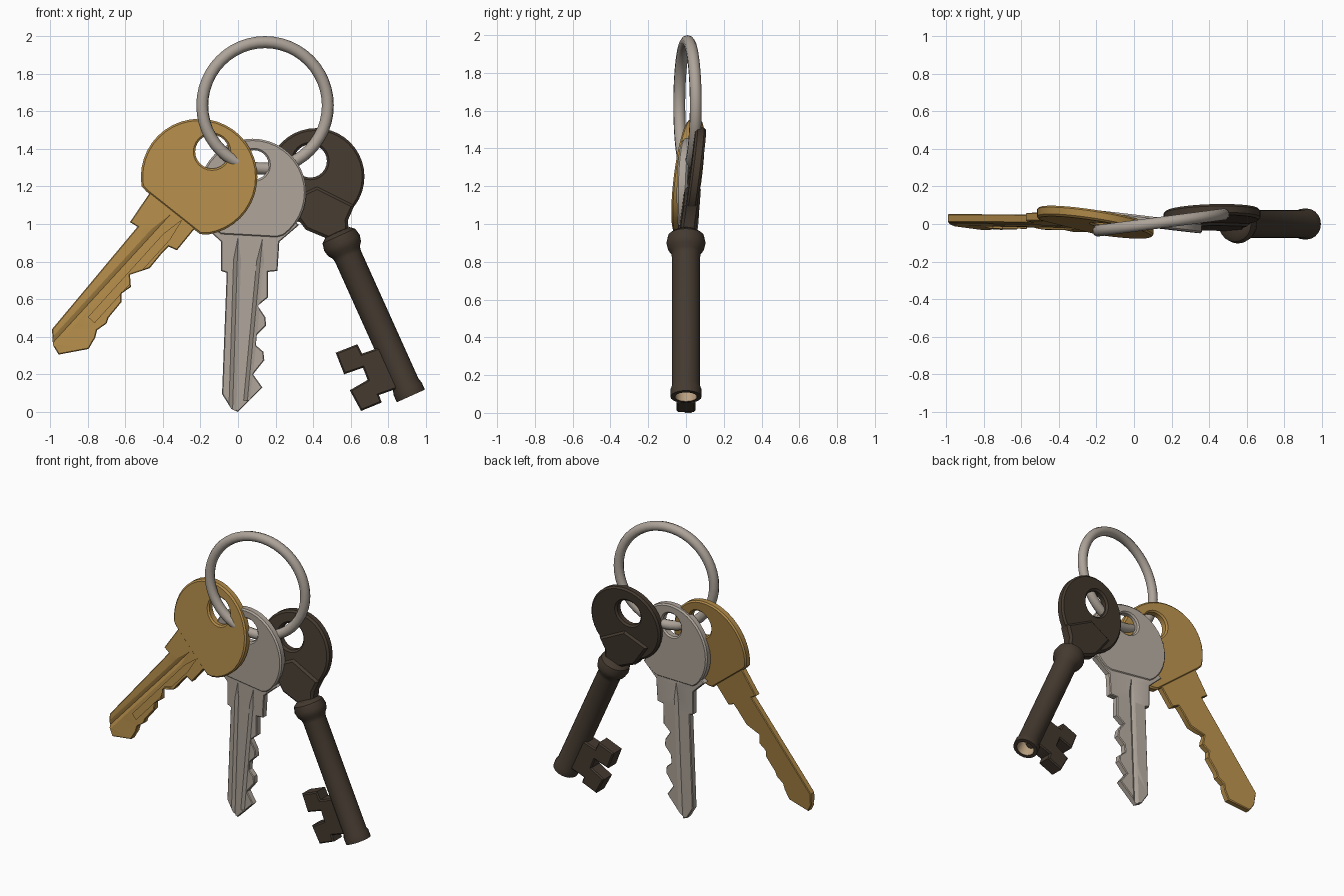
import bpy, bmesh, math
from mathutils import Vector

if "Cube" in bpy.data.objects:
    bpy.data.objects.remove(bpy.data.objects["Cube"])


def material(name, rgb):
    m = bpy.data.materials.new(name)
    m.diffuse_color = (*rgb, 1)
    m.use_nodes = True
    m.node_tree.nodes["Principled BSDF"].inputs["Base Color"].default_value = m.diffuse_color
    return m


GOLD = material("brass", (0.43, 0.25, 0.065))
SILVER = material("nickel", (0.42, 0.37, 0.32))
DARK = material("dark_bronze", (0.058, 0.042, 0.029))
TAN = material("bore_tan", (0.50, 0.36, 0.22))


def add_object(name, mesh, *mats):
    ob = bpy.data.objects.new(name, mesh)
    bpy.context.collection.objects.link(ob)
    for m in mats:
        mesh.materials.append(m)
    return ob


def smooth(ob, angle=35):
    bpy.ops.object.select_all(action='DESELECT')
    ob.select_set(True)
    bpy.context.view_layer.objects.active = ob
    bpy.ops.object.shade_smooth_by_angle(angle=math.radians(angle))


def evaluated_mesh(ob):
    dg = bpy.context.evaluated_depsgraph_get()
    return bpy.data.meshes.new_from_object(ob.evaluated_get(dg))


def circle(cx, cz, r, n=40):
    return [(cx + r * math.cos(2 * math.pi * i / n), cz + r * math.sin(2 * math.pi * i / n))
            for i in range(n)]


def bow(cx, cz, r, axis, cut):
    """Round key head flattened where it meets the blade."""
    d = Vector(axis).normalized()
    pts = []
    for x, z in circle(cx, cz, r):
        t = (x - cx) * d.x + (z - cz) * d.y
        over = max(0, t - cut)
        pts.append((x - d.x * over, z - d.y * over))
    return pts


def plate(name, loops, thick, mat, tilt, bevel=0.008, grooves=()):
    """Extruded front-view outline with bevelled rims, laid on a tilted plane."""
    cu = bpy.data.curves.new(name, 'CURVE')
    cu.dimensions, cu.fill_mode = '2D', 'BOTH'
    cu.extrude, cu.bevel_depth, cu.offset = thick / 2 - bevel, bevel, -bevel
    cu.bevel_resolution = 0
    for pts in loops:
        sp = cu.splines.new('POLY')
        sp.points.add(len(pts) - 1)
        for p, (x, z) in zip(sp.points, pts):
            p.co = (x, z, 0, 1)
        sp.use_cyclic_u = True
    tmp = add_object(name + "_outline", cu)
    me = evaluated_mesh(tmp)
    bpy.data.objects.remove(tmp)
    bm = bmesh.new()
    bm.from_mesh(me)
    bmesh.ops.remove_doubles(bm, verts=bm.verts, dist=1e-4)
    for v in bm.verts:
        x, z, y = v.co
        v.co = (x, y + tilt(x, z), z)
    bmesh.ops.recalc_face_normals(bm, faces=bm.faces)
    bm.to_mesh(me)
    bm.free()
    me.materials.clear()
    ob = add_object(name, me, mat)
    # milled grooves: wedge cutters that start in a point near the head
    cutters = []
    for a, b, w, side in grooves:
        cutters.append(groove_cutter(a, b, w, side * thick / 2, tilt, mat))
        mod = ob.modifiers.new("groove", 'BOOLEAN')
        mod.operation, mod.object = 'DIFFERENCE', cutters[-1]
    if cutters:
        ob.data = evaluated_mesh(ob)
        ob.modifiers.clear()
        for c in cutters:
            bpy.data.objects.remove(c)
    smooth(ob)
    return ob


def groove_cutter(a, b, w, y, tilt, mat, depth=0.014):
    a, b = Vector(a), Vector(b)
    d = (b - a).normalized()
    n = Vector((-d.y, d.x))
    bm = bmesh.new()

    def vert(p, dy):
        return bm.verts.new((p.x, y + dy + tilt(p.x, p.y), p.y))
    rings = [[vert(c + n * w, 0), vert(c, depth), vert(c - n * w, 0), vert(c, -depth)]
             for c in (a + d * 0.12, b)]
    tip = vert(a, 0)
    for i in range(4):
        j = (i + 1) % 4
        bm.faces.new((tip, rings[0][i], rings[0][j]))
        bm.faces.new((rings[0][i], rings[1][i], rings[1][j], rings[0][j]))
    bm.faces.new(rings[1])
    bmesh.ops.recalc_face_normals(bm, faces=bm.faces)
    me = bpy.data.meshes.new("groove_cutter")
    bm.to_mesh(me)
    bm.free()
    ob = add_object("groove_cutter", me, mat)
    ob.hide_render = True
    return ob


# Split ring, turned slightly about z
bpy.ops.mesh.primitive_torus_add(major_radius=0.337, minor_radius=0.032, major_segments=48,
                                 minor_segments=10, location=(0.144, 0.008, 1.631),
                                 rotation=(math.pi / 2, 0, 0.13))
ring = bpy.context.object
ring.name = "key_ring"
ring.data.materials.append(SILVER)
smooth(ring, 50)


# Brass key, twisted about its own length
def gold_tilt(x, z):
    return 0.01 - 0.2 * (0.78 * (x + 0.207) - 0.62 * (z - 1.25))


plate("brass_key_head", [bow(-0.207, 1.25, 0.31, (-0.62, -0.78), 0.235), circle(-0.138, 1.385, 0.09, 24)],
      0.056, GOLD, gold_tilt, 0.01)
gold_blade = [(-.42, 1.2), (-.47, 1.165), (-.575, 1.01), (-.535, .985), (-.99, .44), (-.985, .355),
              (-.955, .305), (-.795, .335), (-.76, .395), (-.75, .435), (-.70, .47), (-.69, .50),
              (-.62, .585), (-.62, .63), (-.57, .665), (-.575, .73), (-.47, .765), (-.40, .85),
              (-.37, .88), (-.325, .86), (-.235, .97), (-.12, 1.0), (-.2, 1.1)]
plate("brass_key_blade", [gold_blade], 0.045, GOLD, gold_tilt, 0.005,
      [((-.36, 1.05), (-1.02, .33), .022, -1), ((-.30, 1.02), (-.78, .49), .022, -1)])


# Nickel key, hanging nearly straight
def silver_tilt(x, z):
    return 0.012 - 0.12 * (x - 0.075 + 0.055 * (1.17 - z))


plate("nickel_key_head", [bow(0.077, 1.168, 0.286, (-0.055, -1), 0.235), circle(0.085, 1.315, 0.078, 24)],
      0.056, SILVER, silver_tilt, 0.01)
silver_blade = [(0, 1.1), (-.185, .995), (-.09, .905), (-.09, .75), (-.06, .74), (-.085, .095),
                (-.035, .015), (0, 0), (.025, .025), (.13, .13), (.08, .2), (.14, .275), (.135, .32),
                (.095, .355), (.10, .41), (.15, .46), (.145, .505), (.105, .565), (.16, .61),
                (.16, .745), (.21, .75), (.22, .905), (.325, .995), (.2, 1.1)]
plate("nickel_key_blade", [silver_blade], 0.045, SILVER, silver_tilt, 0.005,
      [((0, .93), (-.03, -.03), .02, -1), ((.13, .92), (.05, .06), .02, -1),
       ((.05, .93), (.01, -.03), .022, 1)])


# Dark old-fashioned key: flat head leaning back
def dark_tilt(x, z):
    return 0.13 * (z - 0.9) + 0.03 * (x - 0.45)


plate("dark_key_head", [circle(0.415, 1.252, 0.258), circle(0.385, 1.335, 0.088, 24)],
      0.058, DARK, dark_tilt, 0.012)
plate("dark_key_neck", [[(.25, 1.12), (.36, .97), (.48, .92), (.59, .945), (.585, 1.02), (.62, 1.1), (.42, 1.2)]],
      0.085, DARK, dark_tilt, 0.015)

# Dark key barrel: collar, tube and bore turned around the key axis
profile = [(0, -.065), (.07, -.06), (.095, -.04), (.104, 0), (.096, .035), (.08, .055), (.075, .08),
           (.075, .83), (.082, .85), (.082, .894), (.058, .894), (.055, .8), (0, .8)]
top, end = Vector((.553, 0, .90)), Vector((.92, 0, .085))
axis = (end - top).normalized()
side = Vector((0, 1, 0)).cross(axis)
bm = bmesh.new()
chain = [bm.verts.new(top + axis * t + side * r) for r, t in profile]
edges = [bm.edges.new(pair) for pair in zip(chain, chain[1:])]
bmesh.ops.spin(bm, geom=chain + edges, cent=top, axis=axis, angle=2 * math.pi, steps=20)
bmesh.ops.remove_doubles(bm, verts=bm.verts, dist=1e-4)
bmesh.ops.recalc_face_normals(bm, faces=bm.faces)
for f in bm.faces:
    rel = [v.co - top for v in f.verts]
    if all(p.dot(axis) > 0.7 and p.cross(axis).length < 0.06 for p in rel):
        f.material_index = 1
me = bpy.data.meshes.new("dark_key_barrel")
bm.to_mesh(me)
bm.free()
smooth(add_object("dark_key_barrel", me, DARK, TAN))

# Dark key bit with two teeth
plate("dark_key_bit", [[(.52, .315), (.635, .36), (.66, .31), (.76, .345), (.88, .15), (.85, .125),
                        (.75, .09), (.765, .05), (.655, .005), (.595, .115), (.69, .17), (.665, .235),
                        (.565, .2)]], 0.1, DARK, lambda x, z: 0.0, 0.008)
